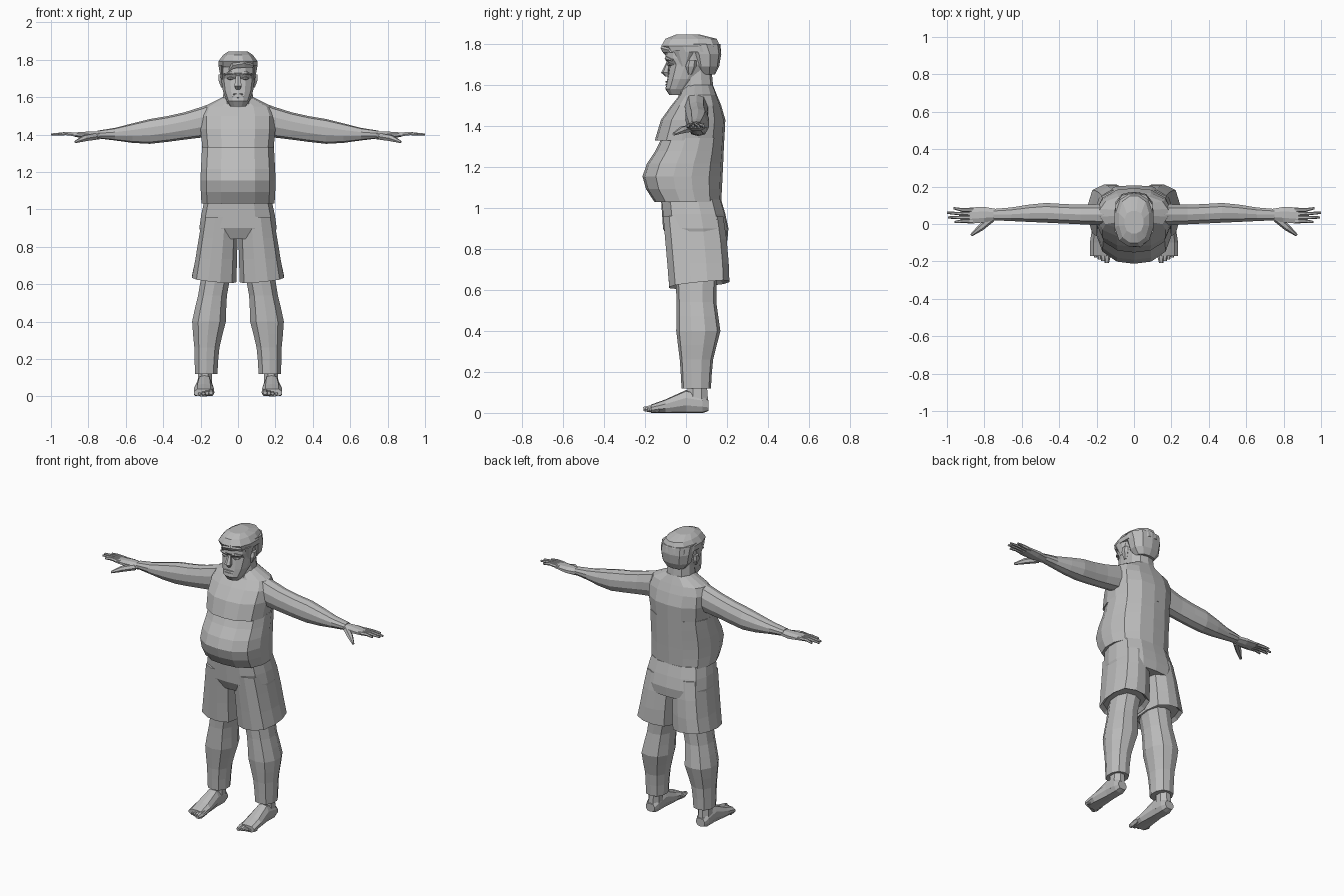
import bpy, bmesh, math
from mathutils import Vector

cube = bpy.data.objects.get("Cube")
if cube:
    bpy.data.objects.remove(cube, do_unlink=True)

grey = bpy.data.materials.new("plain grey")
grey.use_nodes = True
grey.diffuse_color = (.5, .5, .5, 1)
grey.node_tree.nodes["Principled BSDF"].inputs["Base Color"].default_value = grey.diffuse_color


def skin(name, rings, side):
    """Bridge rings of points into a closed flat-shaded form; side -1 mirrors it."""
    bm = bmesh.new()
    loops = [[bm.verts.new((p[0] * side, p[1], p[2])) for p in ring] for ring in rings]
    count = len(loops[0])
    for lower, upper in zip(loops, loops[1:]):
        for i in range(count):
            j = (i + 1) % count
            bm.faces.new((lower[i], lower[j], upper[j], upper[i]))
    bm.faces.new(loops[0])
    bm.faces.new(loops[-1])
    bmesh.ops.recalc_face_normals(bm, faces=bm.faces)
    mesh = bpy.data.meshes.new(name)
    bm.to_mesh(mesh)
    bm.free()
    mesh.materials.append(grey)
    part = bpy.data.objects.new(name, mesh)
    bpy.context.collection.objects.link(part)
    return part


def loft(name, axis, sections, count=12, power=2.5, side=1):
    """Sections are (position, a low, a high, b low, b high) across the axis."""
    rings = []
    for position, a_low, a_high, b_low, b_high in sections:
        ring = []
        for i in range(count):
            angle = math.tau * (i + .5) / count
            c, s = math.cos(angle), math.sin(angle)
            reach = (abs(c) ** power + abs(s) ** power) ** (-1 / power)
            reach /= math.sqrt(math.cos(math.pi / count))
            a = (a_low + a_high + (a_high - a_low) * c * reach) / 2
            b = (b_low + b_high + (b_high - b_low) * s * reach) / 2
            ring.append({"x": (position, a, b), "y": (a, position, b), "z": (a, b, position)}[axis])
        rings.append(ring)
    return skin(name, rings, side)


def tube(name, path, radii, side=1, count=6):
    """Tapered tube along a path."""
    points = [Vector(p) for p in path]
    along = (points[-1] - points[0]).normalized()
    across = along.cross(Vector((0, 0, 1))).normalized()
    upward = along.cross(across)
    turns = [math.tau * i / count for i in range(count)]
    rings = [[p + radius * (across * math.cos(turn) + upward * math.sin(turn)) for turn in turns]
             for p, radius in zip(points, radii)]
    return skin(name, rings, side)


def bump(value, centre, spread):
    """Soft swelling that is 1 at the centre and fades out on both sides."""
    return math.exp(-((value - centre) / spread) ** 2)


def level(height, half_width, front, back):
    """Horizontal section that is symmetric left to right."""
    return height, -half_width, half_width, front, back


def around(position, a, b, a_radius, b_radius):
    """Section given by its centre and radii."""
    return position, a - a_radius, a + a_radius, b - b_radius, b + b_radius


def steps(count):
    """Even fractions from 0 to 1."""
    return [i / (count - 1) for i in range(count)]


# Belly, then the chest that overhangs it
def belly_level(t):
    height = 1.03 + .31 * t
    swell = bump(height, 1.15, .14)
    return level(height, .19 + .01 * swell, -.1 - .11 * swell, .17 + .015 * t)


loft("belly", "z", [belly_level(t) for t in steps(6)], count=14)
loft("chest", "z", [level(1.33, .19, -.15, .185), level(1.43, .2, -.12, .19),
                    level(1.5, .2, -.07, .17), level(1.55, .18, -.03, .15),
                    level(1.6, .08, -.01, .13)], count=14)
loft("neck", "z", [level(1.5, .1, -.04, .14), level(1.6, .08, -.03, .13),
                   level(1.7, .07, -.03, .12)], count=10)

# Head and face
loft("head", "z", [level(1.55, .04, -.08, 0), level(1.58, .06, -.1, .03),
                   level(1.63, .08, -.09, .07), level(1.7, .09, -.08, .12),
                   level(1.73, .09, -.1, .12), level(1.8, .09, -.09, .12)], count=14)
loft("nose", "z", [level(1.64, .01, -.1, -.08), level(1.66, .02, -.12, -.08),
                   level(1.72, .01, -.09, -.08)], count=6)
for name, height in (("lower_lip", 1.6), ("upper_lip", 1.615)):
    loft(name, "x", [around(x, -.085, height, .015 - abs(x) / 5, .006 - abs(x) / 10)
                     for x in (-.03, 0, .03)], count=6)

# Hair: back mass, cap and swept fringe
loft("hair_back", "z", [level(1.65, .06, .06, .14), level(1.69, .09, .03, .16),
                        level(1.75, .1, .01, .17), level(1.8, .1, -.03, .165)], count=10)
loft("hair_cap", "z", [level(1.76, .105, -.1, .17), level(1.79, .105, -.12, .165),
                       level(1.825, .08, -.1, .15), level(1.845, .05, -.05, .07)])
tube("hair_fringe", [(.08, -.07, 1.77), (.03, -.1, 1.78), (-.03, -.1, 1.77), (-.05, -.09, 1.74)],
     (.015, .025, .02, .005))

# Seat of the shorts
loft("shorts_seat", "z", [level(1.04, .18, -.12, .17), level(.97, .195, -.115, .19),
                          level(.9, .205, -.11, .205), level(.84, .19, -.08, .2)],
     count=14, power=3)


def arm_section(t):
    muscle = bump(t, .6, .2)
    return around(.1 + .65 * t, .05 + .01 * muscle, 1.4 + .09 * (1 - t) ** 2,
                  .06 - .03 * t + .01 * muscle, .09 - .07 * t + .015 * muscle)


def leg_section(t):
    height = .12 + .56 * t
    calf = bump(height, .4, .09)
    return around(height, .17 - .06 * t * t, .05 + .01 * calf,
                  .06 + .02 * t + .02 * calf, .07 + .03 * t + .02 * calf)


def shorts_section(t):
    return (.96 - .34 * t, .01 * t, .19 + .055 * t,
            -.11 + .03 * t, .21 - .03 * (1 - t) ** 2)


for side, word in ((1, "left"), (-1, "right")):
    # Brow, eye, ear and sideburn
    tube(word + "_brow", [(.01, -.09, 1.72), (.045, -.095, 1.73), (.075, -.07, 1.72)],
         (.008, .01, .005), side)
    loft(word + "_eye", "x", [around(.02, -.08, 1.7, .005, .002), around(.04, -.08, 1.7, .01, .008),
                              around(.06, -.07, 1.7, .01, .002)], count=6, side=side)
    loft(word + "_ear", "z", [around(1.65, .08, .02, .01, .01), around(1.69, .09, .025, .015, .025),
                              around(1.72, .09, .03, .015, .02)], count=6, side=side)
    loft(word + "_sideburn", "z", [around(1.69, .085, -.01, .005, .01),
                                   around(1.77, .09, -.01, .015, .05)], count=6, side=side)

    # Arm, palm, fingers and thumb
    loft(word + "_arm", "x", [arm_section(t) for t in steps(8)], count=10, side=side)
    loft(word + "_palm", "x", [around(.74, .05, 1.395, .03, .02), around(.8, .05, 1.395, .04, .02),
                               around(.88, .045, 1.4, .042, .01)], count=8, power=4, side=side)
    for k, tip in enumerate((.96, .995, 1, .965)):
        root = .015 + .02 * k
        spread = root + .005 * (k - 1)
        tube(f"{word}_finger_{k + 1}", [(.86, root, 1.4), (.92, root, 1.405), (tip, spread, 1.4)],
             (.012, .01, .006), side)
    tube(word + "_thumb", [(.76, .03, 1.39), (.82, -.02, 1.38), (.87, -.06, 1.36)],
         (.02, .018, .007), side)

    # Shorts leg with a tucked hem that tilts outward and back
    hem = (.64, .03, .225, -.06, .19)
    shorts = loft(word + "_shorts_leg", "z", [shorts_section(t) for t in steps(4)] + [hem],
                  power=3, side=side)
    for vertex in shorts.data.vertices:
        if vertex.co.z < .65:
            vertex.co.z += (abs(vertex.co.x) - .13 + vertex.co.y) / 10

    # Leg with a full calf, ankle, foot and toes
    loft(word + "_leg", "z", [leg_section(t) for t in steps(9)], count=10, side=side)
    loft(word + "_ankle", "z", [around(.16, .175, .055, .035, .045),
                                around(.03, .18, .055, .04, .055)], count=8, side=side)
    loft(word + "_foot", "y", [(.11, .15, .21, .01, .06), (.08, .14, .22, 0, .09),
                               (0, .14, .22, 0, .11), (-.1, .13, .235, 0, .065),
                               (-.17, .13, .235, 0, .04)], count=10, power=3, side=side)
    for k in range(5):
        x = .145 + .02 * k
        radius = .019 - .002 * k
        tip = .01 * k - .208
        tube(f"{word}_toe_{k + 1}", [(x, -.13, .025), (x, tip + .03, radius), (x, tip, radius)],
             (radius, radius, radius * .6), side)
